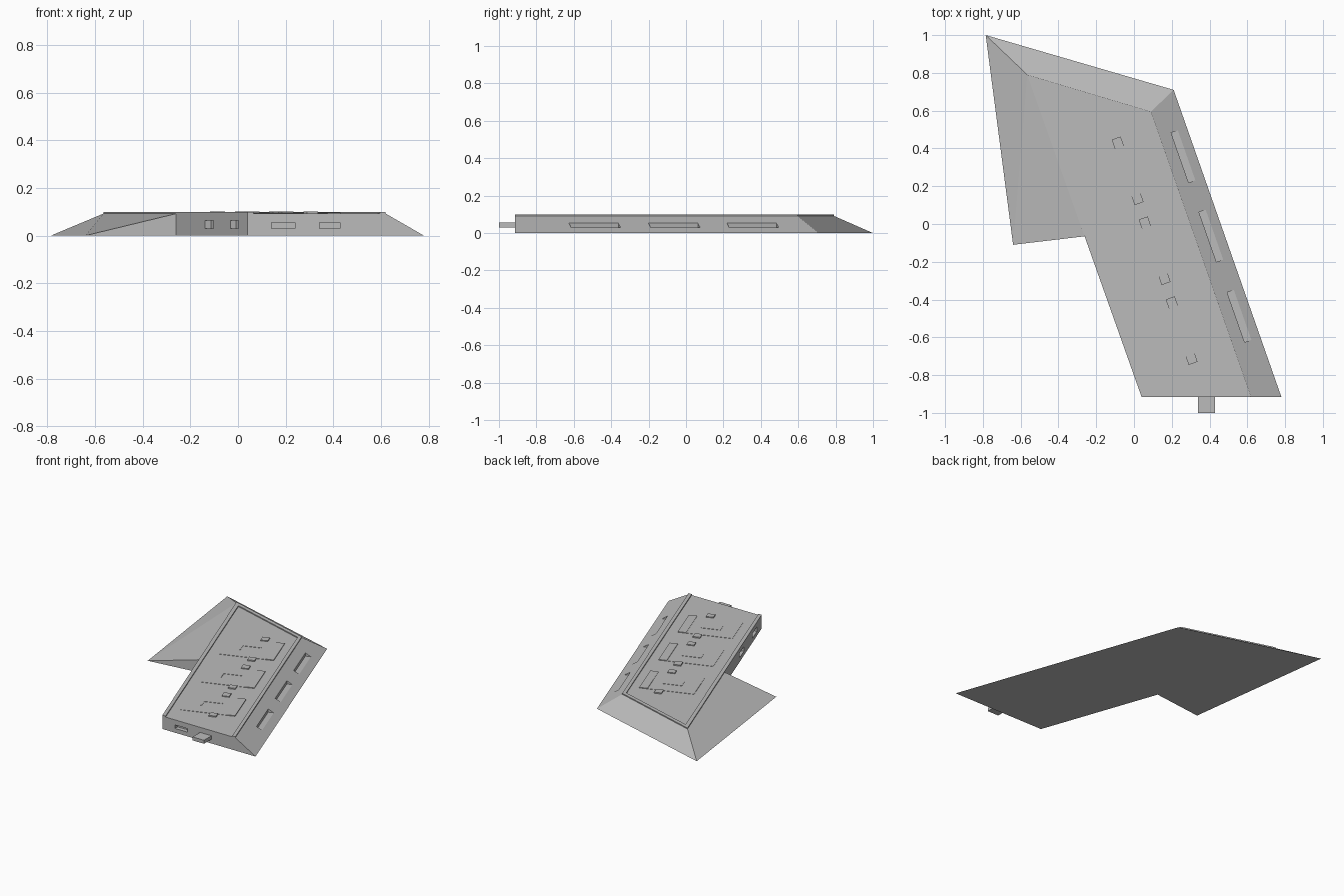
import bpy, bmesh, math
from mathutils import Vector, Matrix

cube = bpy.data.objects.get("Cube")
if cube:
    bpy.data.objects.remove(cube, do_unlink=True)

grey = bpy.data.materials.new("plain_grey")
grey.use_nodes = True
COLOR = (0.5, 0.5, 0.5, 1)
grey.diffuse_color = COLOR
grey.node_tree.nodes["Principled BSDF"].inputs["Base Color"].default_value = COLOR

TOP = 0.092
ALONG = Vector((0.331, -0.944, 0)).normalized()    # along the slanted side
ACROSS = Vector((-ALONG.y, ALONG.x, 0))            # outward from that side


def finish(name, bm):
    bmesh.ops.recalc_face_normals(bm, faces=bm.faces)
    mesh = bpy.data.meshes.new(name)
    bm.to_mesh(mesh)
    bm.free()
    mesh.materials.append(grey)
    ob = bpy.data.objects.new(name, mesh)
    bpy.context.collection.objects.link(ob)
    return ob


def add_box(bm, center, size, slanted=True):
    """Box whose size is (along, across, up), optionally turned with the hull."""
    a, c = (ALONG, ACROSS) if slanted else (Vector((1, 0, 0)), Vector((0, 1, 0)))
    turn = Matrix((a, c, Vector((0, 0, 1)))).transposed().to_4x4()
    scale = Matrix.Diagonal((*size, 1))
    bmesh.ops.create_cube(bm, size=1, matrix=Matrix.Translation(center) @ turn @ scale)


def prism(bm, outline, z0, z1):
    low = [bm.verts.new((x, y, z0)) for x, y in outline]
    high = [bm.verts.new((x, y, z1)) for x, y in outline]
    bm.faces.new(low[::-1])
    bm.faces.new(high)
    for i in range(len(low)):
        j = (i + 1) % len(low)
        bm.faces.new((low[i], low[j], high[j], high[i]))


# Hull with sloped back, sloped side and a side wing
base = [(-0.785, 1), (0.21, 0.71), (0.78, -0.915), (0.04, -0.915), (-0.26, -0.065), (-0.64, -0.11)]
deck = [(-0.565, 0.79), (0.09, 0.595), (0.62, -0.915), (0.04, -0.915), (-0.26, -0.065)]
bm = bmesh.new()
b = [bm.verts.new((x, y, 0)) for x, y in base]
t = [bm.verts.new((x, y, TOP)) for x, y in deck]
bm.faces.new(b)
bm.faces.new(t)
for i in range(4):
    bm.faces.new((b[i], b[i + 1], t[i + 1], t[i]))
bm.faces.new((b[4], b[5], t[4]))
bm.faces.new((b[5], t[0], t[4]))
bm.faces.new((b[5], b[0], t[0]))
hull = finish("hull", bm)

# Recesses: sloped side notches, front port and two ports in the inner wall
bm = bmesh.new()
for y in (0.38, -0.04, -0.465):
    edge = Vector((0.21 + (0.71 - y) * 0.351, y, 0.043))
    add_box(bm, edge - ACROSS * 0.048, (0.28, 0.08, 0.025))
add_box(bm, (0.19, -0.915, 0.043), (0.1, 0.06, 0.025), False)
for x in (-0.12, -0.015):
    y = -0.065 - (x + 0.26) * 0.85 / 0.3
    add_box(bm, (x, y, 0.047), (0.105, 0.05, 0.034))
cutter = finish("recess_cutter", bm)
cutter.hide_render = True
cut = hull.modifiers.new("recesses", "BOOLEAN")
cut.operation = "DIFFERENCE"
cut.solver = "EXACT"
cut.object = cutter
bpy.context.view_layer.objects.active = hull
bpy.ops.object.modifier_apply(modifier=cut.name)
bpy.data.objects.remove(cutter, do_unlink=True)

# Raised rim around the deck, open at the front
bm = bmesh.new()
prism(bm, [(0.04, -0.915), (-0.565, 0.79), (0.09, 0.595), (0.62, -0.915),
           (0.595, -0.915), (0.073, 0.573), (-0.522, 0.75), (0.066, -0.915)], TOP - 0.002, 0.099)
finish("deck_rim", bm)

# Front connector tab
bm = bmesh.new()
add_box(bm, (0.385, -0.95, 0.043), (0.09, 0.1, 0.025), False)
finish("front_tab", bm)

# Three deck panels, each with an edge bar, two clips and a corner mark
for n in range(3):
    corner = Vector((0.055 + 0.143 * n, 0.452 - 0.423 * n, TOP))

    def part(name, *boxes):
        bm = bmesh.new()
        for a0, a1, c0, c1, h in boxes:
            mid = corner + ALONG * (a0 + a1) / 2 + ACROSS * (c0 + c1) / 2
            add_box(bm, mid + Vector((0, 0, h / 2 - 0.001)), (a1 - a0, c1 - c0, h + 0.002))
        finish(f"{name}_{n + 1}", bm)

    part("panel", (0, 0.268, -0.37, 0, 0.002))
    part("panel_bar", (0, 0.268, -0.056, 0, 0.005))
    part("panel_clips", (-0.052, 0, -0.165, -0.115, 0.008), (0.268, 0.315, -0.165, -0.115, 0.008))
    part("panel_mark", (0.1, 0.108, -0.26, -0.13, 0.004), (0.108, 0.17, -0.26, -0.252, 0.004))
